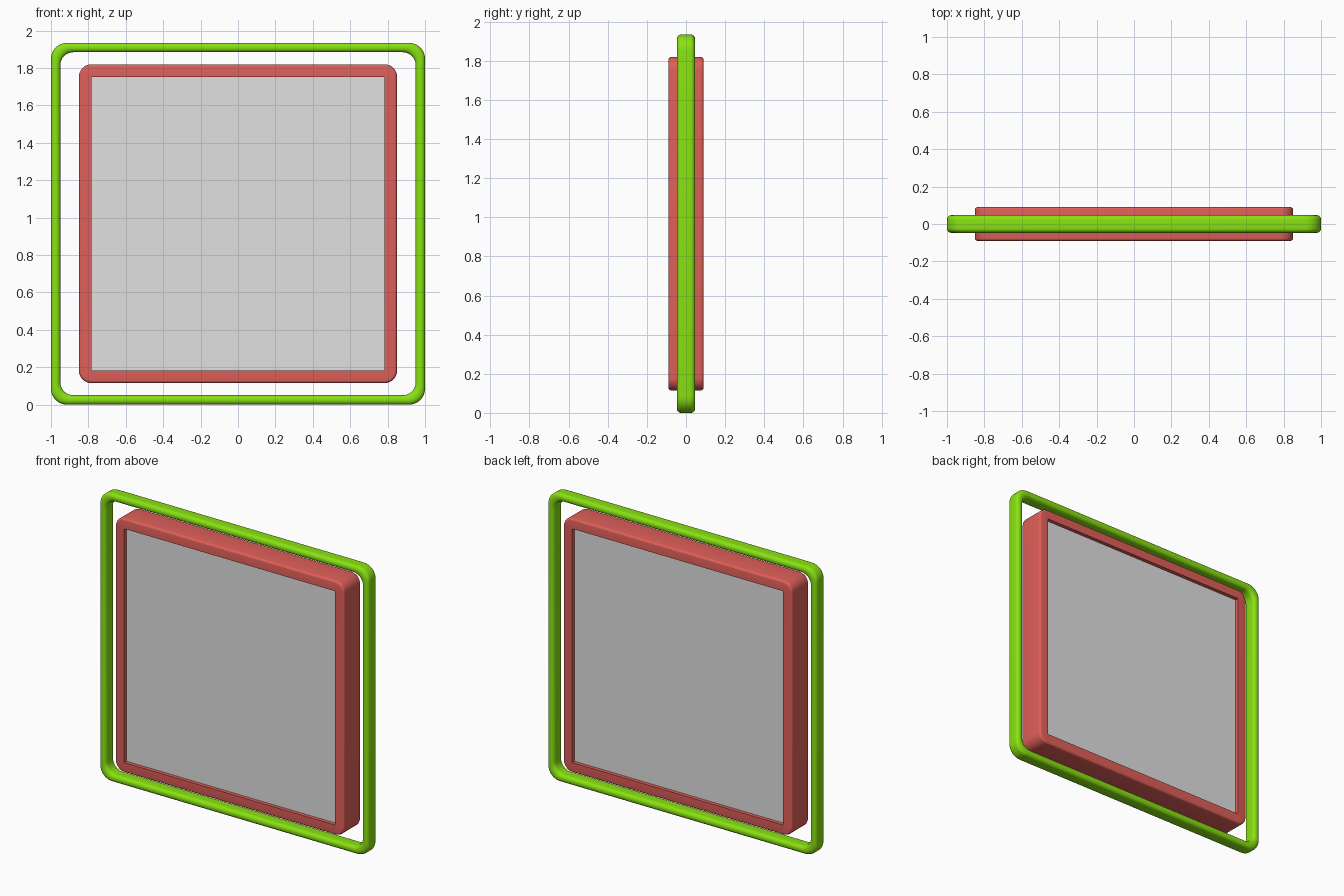
import bpy
import bmesh
from math import sin, cos, pi, radians

cube = bpy.data.objects.get("Cube")
if cube:
    bpy.data.objects.remove(cube, do_unlink=True)

CENTRE_Z = 0.967


def material(name, rgb):
    mat = bpy.data.materials.new(name)
    mat.use_nodes = True
    mat.diffuse_color = (*rgb, 1)
    bsdf = mat.node_tree.nodes["Principled BSDF"]
    bsdf.inputs["Base Color"].default_value = (*rgb, 1)
    bsdf.inputs["Roughness"].default_value = 0.6
    return mat


def rounded_rect(half_x, half_z, radius, steps=8):
    """Outline points of a rounded rectangle, counter-clockwise."""
    points = []
    for quarter, (sx, sz) in enumerate([(1, 1), (-1, 1), (-1, -1), (1, -1)]):
        for i in range(steps + 1):
            a = (quarter + i / steps) * pi / 2
            points.append((sx * (half_x - radius) + radius * cos(a),
                           sz * (half_z - radius) + radius * sin(a)))
    return points


def rounded_profile(width, depth, radius, steps=6):
    """Closed cross-section as (inset, y) pairs."""
    return [(x + width / 2, y) for x, y in
            rounded_rect(width / 2, depth / 2, radius, steps)]


def finish(name, bm, mat, smooth=True):
    bmesh.ops.remove_doubles(bm, verts=bm.verts, dist=0.0001)
    bmesh.ops.recalc_face_normals(bm, faces=bm.faces)
    mesh = bpy.data.meshes.new(name)
    bm.to_mesh(mesh)
    bm.free()
    mesh.materials.append(mat)
    obj = bpy.data.objects.new(name, mesh)
    obj.location.z = CENTRE_Z
    bpy.context.collection.objects.link(obj)
    if smooth:
        bpy.ops.object.select_all(action="DESELECT")
        obj.select_set(True)
        bpy.context.view_layer.objects.active = obj
        bpy.ops.object.shade_smooth_by_angle(angle=radians(35))
    return obj


def frame(name, half_x, half_z, profile, outer_radius, inner_radius, mat):
    """Sweep a cross-section round a rectangle with rounded corners."""
    width = max(inset for inset, y in profile)
    bm = bmesh.new()
    loops = []
    for inset, y in profile:
        t = inset / width
        radius = outer_radius * (1 - t) + inner_radius * t
        outline = rounded_rect(half_x - inset, half_z - inset, radius)
        loops.append([bm.verts.new((x, y, z)) for x, z in outline])
    count = len(loops[0])
    for k, loop in enumerate(loops):
        following = loops[(k + 1) % len(loops)]
        for i in range(count):
            j = (i + 1) % count
            bm.faces.new((loop[i], loop[j], following[j], following[i]))
    return finish(name, bm, mat)


green = material("lime green", (0.25, 0.76, 0.006))
red = material("coral red", (0.74, 0.115, 0.1))
grey = material("light grey", (0.75, 0.75, 0.75))

# Slim outer hoop with a rounded section
frame("outer_frame", 1.0, CENTRE_Z, rounded_profile(0.05, 0.094, 0.023),
      0.085, 0.07, green)

# Deep inner frame: softened outer edges, crisp square opening
bevel, half_depth, rim = 0.014, 0.09, 0.067
arc = [(bevel * (1 - cos(i * pi / 8)), half_depth - bevel * (1 - sin(i * pi / 8)))
       for i in range(5)]
section = ([(d, -y) for d, y in reversed(arc)] + arc
           + [(rim, half_depth), (rim, -half_depth)])
frame("inner_frame", 0.85, 0.852, section, 0.065, 0.0, red)

# Panel recessed from both faces of the inner frame
bm = bmesh.new()
bmesh.ops.create_cube(bm, size=1)
bmesh.ops.scale(bm, vec=(1.58, 0.13, 1.584), verts=bm.verts)
finish("panel", bm, grey, smooth=False)
